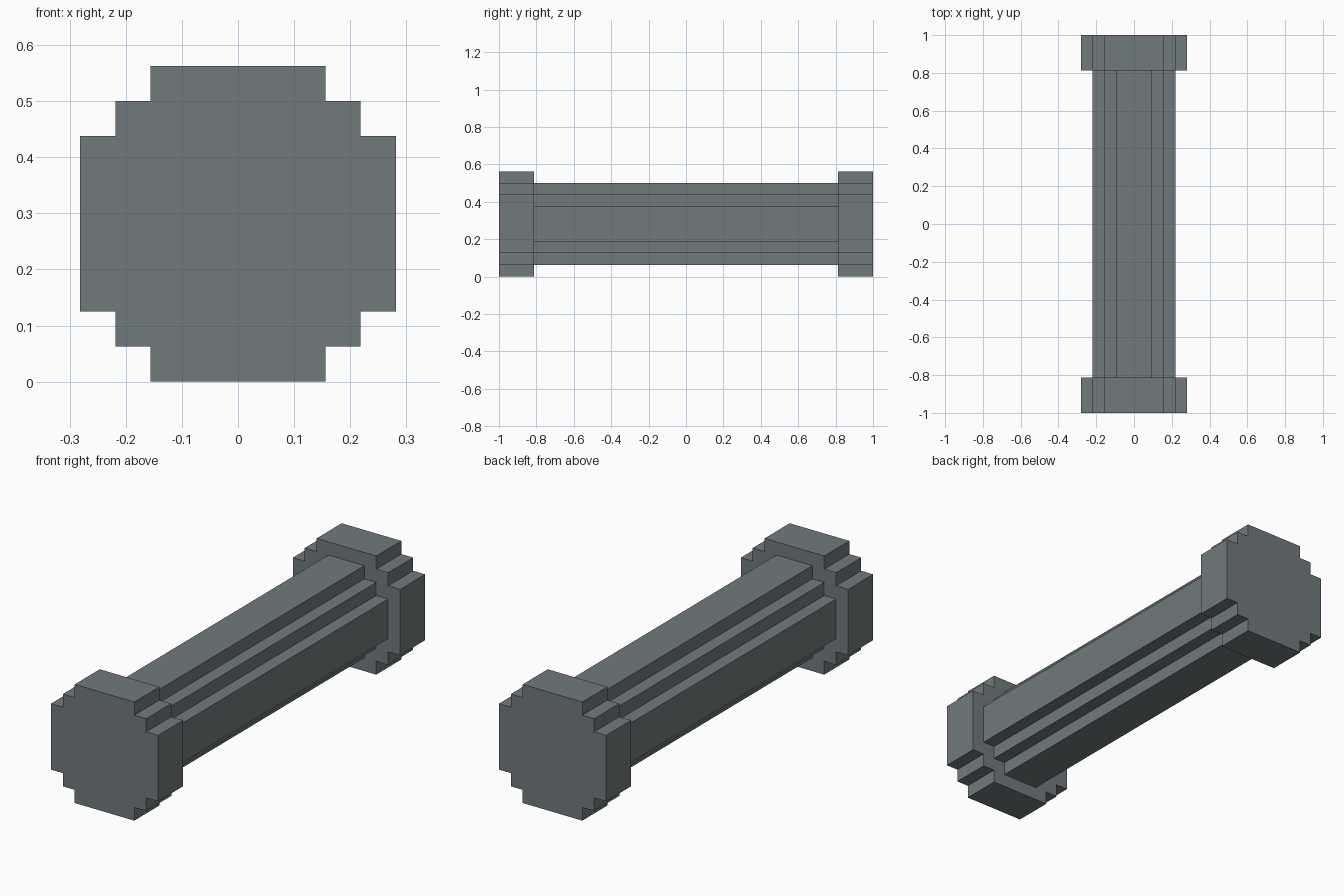
import bpy, bmesh

if "Cube" in bpy.data.objects:
    bpy.data.objects.remove(bpy.data.objects["Cube"])

U = 1 / 16          # grid step of the blocky style
CZ = 4.5 * U        # height of the long axis

stone = bpy.data.materials.new("slate grey")
stone.diffuse_color = (0.165, 0.195, 0.202, 1)
stone.use_nodes = True
stone.node_tree.nodes["Principled BSDF"].inputs["Base Color"].default_value = stone.diffuse_color


def stepped_bar(name, steps, y0, y1):
    """Extrude a stepped round outline along y; steps = (half width, half height)."""
    quarter = []
    for i, (x, z) in enumerate(steps):
        quarter.append((x, z))
        if i + 1 < len(steps):
            quarter.append((x, steps[i + 1][1]))
    outline = quarter + [(x, -z) for x, z in reversed(quarter)]
    outline += [(-x, -z) for x, z in quarter] + [(-x, z) for x, z in reversed(quarter)]
    bm = bmesh.new()
    face = bm.faces.new([bm.verts.new((x * U, y0, CZ + z * U)) for x, z in outline])
    ext = bmesh.ops.extrude_face_region(bm, geom=[face], use_keep_orig=True)
    moved = [v for v in ext["geom"] if isinstance(v, bmesh.types.BMVert)]
    bmesh.ops.translate(bm, verts=moved, vec=(0, y1 - y0, 0))
    bmesh.ops.recalc_face_normals(bm, faces=bm.faces)
    mesh = bpy.data.meshes.new(name)
    bm.to_mesh(mesh)
    bm.free()
    mesh.materials.append(stone)
    obj = bpy.data.objects.new(name, mesh)
    bpy.context.collection.objects.link(obj)
    return obj


# Fluted shaft between the two wider end caps
shaft_steps = [(1.5, 3.5), (2.5, 2.5), (3.5, 1.5)]
cap_steps = [(2.5, 4.5), (3.5, 3.5), (4.5, 2.5)]
stepped_bar("shaft", shaft_steps, -13 * U, 13 * U)
stepped_bar("front_cap", cap_steps, -1, -13 * U)
stepped_bar("back_cap", cap_steps, 13 * U, 1)
